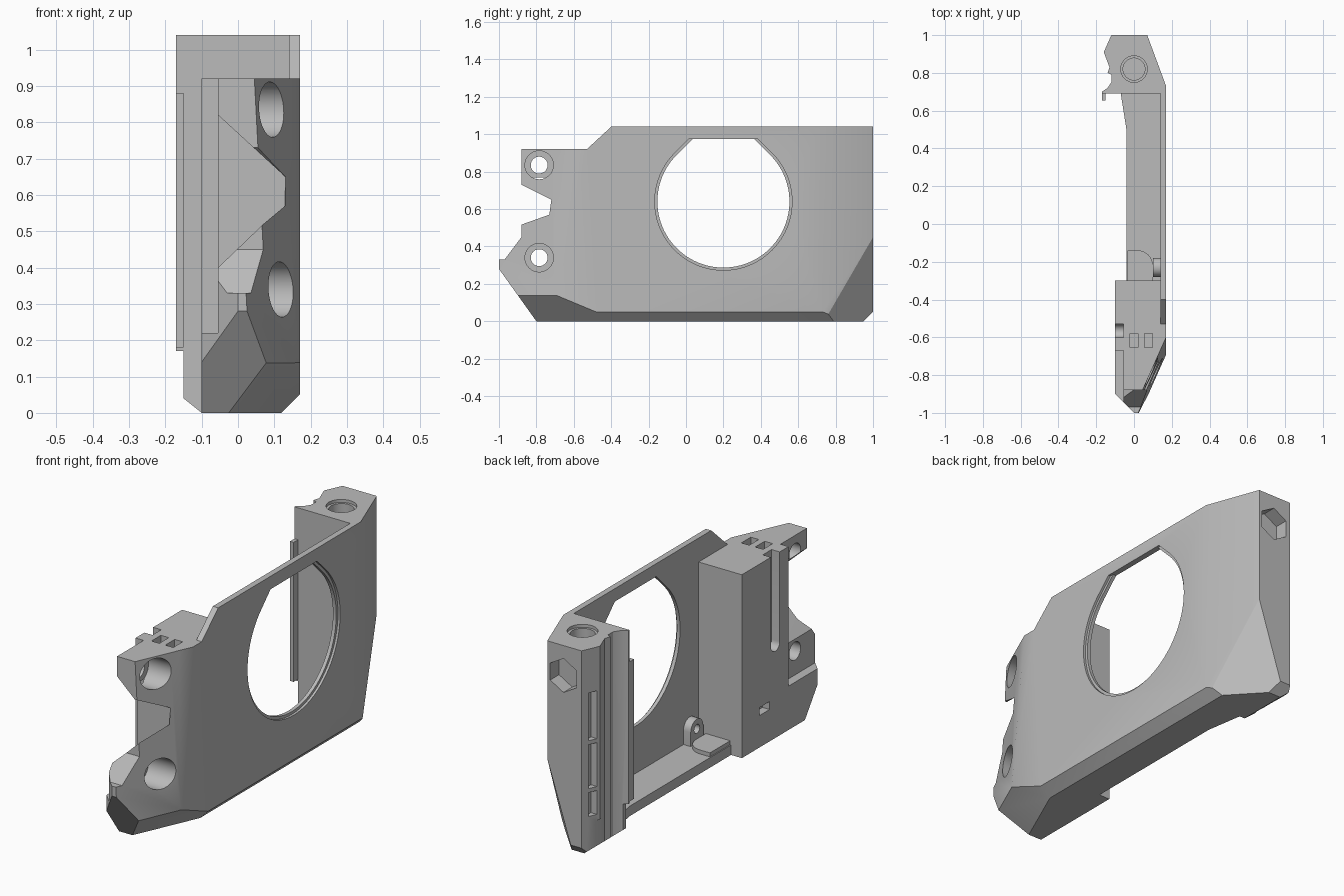
import bpy, bmesh, math
from mathutils import Vector, Matrix

if "Cube" in bpy.data.objects:
    bpy.data.objects.remove(bpy.data.objects["Cube"], do_unlink=True)

grey = bpy.data.materials.new("plain_grey")
grey.use_nodes = True
grey.diffuse_color = (0.5, 0.5, 0.5, 1)
grey.node_tree.nodes["Principled BSDF"].inputs["Base Color"].default_value = (0.5, 0.5, 0.5, 1)


def add(name, bm):
    bmesh.ops.recalc_face_normals(bm, faces=bm.faces)
    mesh = bpy.data.meshes.new(name)
    bm.to_mesh(mesh)
    bm.free()
    mesh.materials.append(grey)
    ob = bpy.data.objects.new(name, mesh)
    bpy.context.collection.objects.link(ob)
    return ob


def prism(name, pts, axis, a, b):
    """Extrude a 2D outline along an axis from a to b."""
    place = {"x": lambda p, t: (t, p[0], p[1]),
             "y": lambda p, t: (p[0], t, p[1]),
             "z": lambda p, t: (p[0], p[1], t)}[axis]
    bm = bmesh.new()
    base = bm.faces.new([bm.verts.new(place(p, a)) for p in pts])
    out = bmesh.ops.extrude_face_region(bm, geom=[base])
    shift = Vector(place((0, 0), b - a))
    bmesh.ops.translate(bm, vec=shift, verts=[v for v in out["geom"] if isinstance(v, bmesh.types.BMVert)])
    return add(name, bm)


def box(x0, x1, y0, y1, z0, z1, name="cutter"):
    return prism(name, [(x0, y0), (x1, y0), (x1, y1), (x0, y1)], "z", z0, z1)


def circle(u, v, r, n=48, start=0.0):
    return [(u + r * math.cos(start + 2 * math.pi * i / n),
             v + r * math.sin(start + 2 * math.pi * i / n)) for i in range(n)]


def teardrop(u, v, r, top, n=72):
    """Circle with 45 degree shoulders below a flat top."""
    pts = []
    for i in range(n + 1):
        t = math.radians(45) - math.radians(270) * i / n
        pts.append((u + r * math.cos(t), v + r * math.sin(t)))
    rise = top - pts[0][1]
    return pts + [(pts[-1][0] + rise, top), (pts[0][0] - rise, top)]


def combine(target, tool, operation="DIFFERENCE"):
    tool.hide_render = True
    mod = target.modifiers.new("cut", "BOOLEAN")
    mod.operation = operation
    mod.solver = "EXACT"
    mod.object = tool
    bpy.context.view_layer.objects.active = target
    bpy.ops.object.modifier_apply(modifier=mod.name)
    bpy.data.objects.remove(tool, do_unlink=True)


def slice_off(target, points, outward):
    """Remove everything beyond the plane through three points."""
    a, b, c = (Vector(p) for p in points)
    n = (b - a).cross(c - a).normalized()
    if n.dot(Vector(outward)) < 0:
        n.negate()
    bm = bmesh.new()
    m = Matrix.Translation(a + n * 2) @ n.to_track_quat("Z", "Y").to_matrix().to_4x4()
    bmesh.ops.create_cube(bm, size=4, matrix=m)
    combine(target, add("cutter", bm))


# Side outline crossed with plan outline
side = [(-0.4, 1.04), (1, 1.04), (1, 0.05), (0.95, 0), (-0.8, 0), (-1, 0.28), (-1, 0.33),
        (-0.97, 0.33), (-0.88, 0.45), (-0.88, 0.52), (-0.73, 0.58), (-0.72, 0.65),
        (-0.88, 0.73), (-0.88, 0.92), (-0.53, 0.92)]
plan = [(0.17, -1.1), (0.17, 0.73), (0.07, 1), (-0.12, 1), (-0.16, 0.91), (-0.13, 0.83),
        (-0.14, 0.8), (-0.12, 0.79), (-0.12, 0.75), (-0.14, 0.72), (-0.17, 0.7), (-0.17, 0.69),
        (-0.07, 0.69), (-0.04, 0.5), (-0.04, -0.3), (-0.1, -0.3), (-0.1, -0.9), (0, -1), (0, -1.1)]
body = prism("grip_frame", side, "x", -0.3, 0.17)
combine(body, prism("plan", plan, "z", -0.1, 1.2), "INTERSECT")

# Open bay between the front block and rear post, and the step above the block
combine(body, box(-1, 0.14, -0.3, 0.69, 0.05, 2))
combine(body, box(-1, 0.14, -0.7, -0.2, 0.92, 2))

# Bevels along the bottom, front and rear
slice_off(body, [(0.17, 0, 0.05), (0.12, 0, 0), (0.12, 1, 0)], (1, 0, -1))
slice_off(body, [(-0.15, 0, 0.04), (-0.1, 0, 0), (-0.1, 1, 0)], (-1, 0, -1))
slice_off(body, [(0.17, -0.6, 0.92), (0.17, -0.69, 0.15), (0.045, -0.88, 0.92)], (1, -1, 0))
slice_off(body, [(0.09, -0.9, 0.15), (0.17, -0.72, 0.15), (0.17, -0.48, 0.05)], (1, -1, -1))
slice_off(body, [(0.16, 0.76, 0.04), (0.07, 1, 0.45), (-0.06, 1, 0.05)], (1, 1, -1))
combine(body, box(-0.3, -0.15, 0.5, 1.1, -0.1, 0.17))

# Large side opening with a shallow rim
combine(body, prism("opening", teardrop(0.2, 0.64, 0.353, 0.975), "x", 0.1, 0.3))
combine(body, prism("rim", teardrop(0.2, 0.64, 0.367, 0.975), "x", 0.158, 0.3))

# Front notch and inner recess
notch = [(0.13, 0.57), (0.13, 0.65), (-0.055, 0.82), (-0.2, 0.82), (-0.2, 0.4), (-0.055, 0.4), (0.07, 0.52)]
combine(body, prism("notch", notch, "y", -1.2, -0.72))
combine(body, box(-0.3, -0.055, -1.2, -0.67, 0.22, 2))

# Counterbored side holes
for z in (0.835, 0.34):
    combine(body, prism("bore", circle(-0.785, z, 0.045), "x", -0.3, 0.3))
    combine(body, prism("counterbore", circle(-0.785, z, 0.076), "x", 0, 0.3))

# Inner guide slot with rounded foot, small pockets
slot = [(-0.53, 1), (-0.6, 1)] + [(-0.565 - 0.035 * math.cos(math.pi * i / 12),
                                    0.47 - 0.035 * math.sin(math.pi * i / 12)) for i in range(13)]
combine(body, prism("slot", slot, "x", -0.3, -0.055))
combine(body, box(-0.3, -0.06, -0.52, -0.44, 0.16, 0.2))
for x in (0, 0.077):
    combine(body, box(x - 0.022, x + 0.022, -0.655, -0.58, 0.86, 1))

# Rear post screw hole, nut pocket and side windows
combine(body, prism("screw", circle(0, 0.82, 0.058), "z", 0.7, 1.2))
combine(body, prism("screw_rim", circle(0, 0.82, 0.07), "z", 1.025, 1.2))
combine(body, prism("nut", circle(-0.02, 0.89, 0.085, 6, math.pi / 2), "y", 0.93, 1.2))
for low, high in ((0.58, 0.82), (0.34, 0.56), (0.2, 0.32)):
    combine(body, box(-0.3, -0.12, 0.925, 0.965, low, high))

# Rear flange strip
combine(body, box(-0.17, -0.15, 0.655, 0.7, 0.18, 0.88, "rear_flange"), "UNION")

# Floor shelf and screw lug beside the front block
shelf = [(-0.035, -0.31), (0.1, -0.31), (0.1, -0.22)] + [
    (0.02 + 0.08 * math.cos(math.pi / 2 * i / 8), -0.22 + 0.08 * math.sin(math.pi / 2 * i / 8))
    for i in range(1, 9)] + [(-0.035, -0.14)]
combine(body, prism("floor_shelf", shelf, "z", 0.03, 0.07), "UNION")
lug = [(-0.28, 0.03)] + [(-0.23 - 0.05 * math.cos(math.pi * i / 12),
                          0.12 + 0.05 * math.sin(math.pi * i / 12)) for i in range(13)] + [(-0.18, 0.03)]
combine(body, prism("lug", lug, "x", 0.1, 0.15), "UNION")
combine(body, prism("lug_hole", circle(-0.23, 0.12, 0.022, 24), "x", 0.05, 0.135))

# Keep crisp edges, smooth the bores
bpy.ops.object.select_all(action="DESELECT")
body.select_set(True)
bpy.context.view_layer.objects.active = body
bpy.ops.object.shade_smooth_by_angle(angle=math.radians(25))
